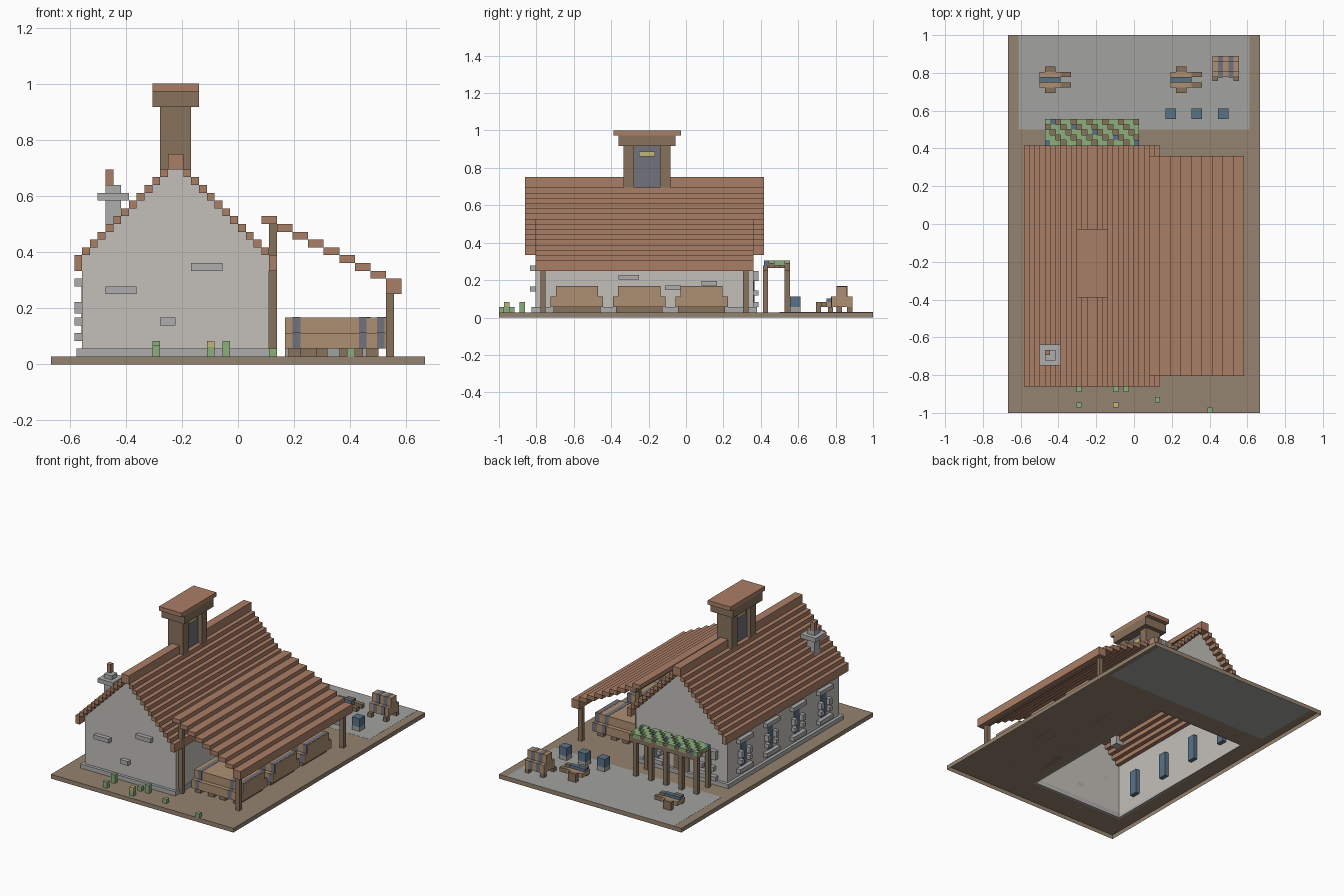
import bpy, bmesh

if "Cube" in bpy.data.objects:
    bpy.data.objects.remove(bpy.data.objects["Cube"])

U = 1 / 36  # block size; all coordinates below are in blocks
COLORS = {
    "roof": (.4, .21, .13), "timber": (.25, .17, .11), "wood": (.42, .28, .17),
    "earth": (.3, .23, .16), "paving": (.36, .36, .35), "wall": (.55, .53, .49),
    "stone": (.42, .42, .42), "green": (.27, .42, .2), "blue": (.1, .17, .25),
    "iron": (.17, .17, .2), "yellow": (.55, .47, .18),
}
MATS = {}
for key, c in COLORS.items():
    MATS[key] = bpy.data.materials.new(key)
    MATS[key].diffuse_color = (*c, 1)


def finish(name, bm, color):
    me = bpy.data.meshes.new(name)
    bm.to_mesh(me)
    bm.free()
    me.materials.append(MATS[color])
    ob = bpy.data.objects.new(name, me)
    bpy.context.collection.objects.link(ob)
    return ob


def blocks(name, color, boxes, open_bottom=False):
    """One object from boxes given as (x0, x1, y0, y1, z0, z1)."""
    bm = bmesh.new()
    for x0, x1, y0, y1, z0, z1 in boxes:
        vs = bmesh.ops.create_cube(bm, size=1)["verts"]
        for v in vs:
            v.co.x = (x1 if v.co.x > 0 else x0) * U
            v.co.y = (y1 if v.co.y > 0 else y0) * U
            v.co.z = (z1 if v.co.z > 0 else z0) * U
    if open_bottom:
        bm.normal_update()
        low = [f for f in bm.faces if f.normal.z < -.5]
        bmesh.ops.delete(bm, geom=low, context="FACES")
    return finish(name, bm, color)


# Ground: a raised skin around the house, open underneath
bm = bmesh.new()
outer = [(-24, -36), (24, -36), (24, 36), (-24, 36)]
inner = [(-20, -29), (4, -29), (4, 13), (-20, 13)]
rings = [[bm.verts.new((x * U, y * U, z * U)) for x, y in pts]
         for pts, z in ((outer, 0), (outer, 1), (inner, 1))]
for a, b in zip(rings, rings[1:]):
    for i in range(4):
        j = (i + 1) % 4
        bm.faces.new((a[i], a[j], b[j], b[i]))
finish("ground", bm, "earth")
blocks("patio", "paving", [(-22, 22, 18, 36, .97, 1.03)])

# House shell: gable ends and side walls
bm = bmesh.new()
profile = [(-20, .9), (4, .9), (4, 14), (-8, 26), (-20, 14)]
ends = [[bm.verts.new((x * U, y * U, z * U)) for x, z in profile] for y in (-29, 13)]
f, b = ends
bm.faces.new(f)
bm.faces.new(b[::-1])
for i, j in ((1, 2), (4, 0)):
    bm.faces.new((f[j], f[i], b[i], b[j]))
finish("house_walls", bm, "wall")
blocks("plinth", "stone", [(-20.7, 4.3, -29.7, -29, 1, 2), (-20.7, 4.3, 13, 13.7, 1, 2),
                           (-20.7, -20, -29, 13, 1, 2), (4, 4.3, -29, 13, 1, 2)])

# Stepped main roof, mirrored about the ridge at x = -8
steps = []
for i in range(12):
    z0, z1 = (12, 14) if i == 0 else (13 + i, 14 + i)
    steps += [(-21 + i, -20 + i, -31, 15, z0, z1), (4 - i, 5 - i, -31, 15, z0, z1)]
blocks("main_roof", "roof", steps)
blocks("roof_ridge", "roof", [(-9, -7, -31, -12, 25, 27), (-9, -7, -3, 15, 25, 27)])

# Lean-to roof, posts and beams
lean = [(3, 5, -29, 13, 18, 19)]
lean += [(5 + 2 * k, 7 + 2 * k, -29, 13, 17 - k - (k == 7), 18 - k) for k in range(8)]
blocks("lean_to_roof", "roof", lean)
posts = []
for y in (-28, 11):
    posts += [(4, 5, y, y + 1, 1, 18), (19, 20, y, y + 1, 1, 9)]
blocks("lean_to_posts", "timber", posts)
blocks("lean_to_beam", "timber", [(19, 20, -28, 13, 9, 10), (4, 5, -28, 13, 17, 18)])

# Bell turret
blocks("turret_walls", "timber", [(-10, -6, -12, -10, 24, 33), (-10, -6, -5, -3, 24, 33)])
blocks("turret_panel", "iron", [(-9, -7, -10, -5, 25, 33)])
blocks("turret_bell", "yellow", [(-9.4, -6.6, -9, -6, 31, 32)])
blocks("turret_cap", "timber", [(-11, -5, -13, -2, 33, 35)])
blocks("turret_top", "roof", [(-11, -5, -14, -1, 35, 36)])

# Stone chimney
blocks("chimney", "stone", [(-17, -15, -26, -24, 16, 23), (-18, -14, -27, -23, 21, 22)])
blocks("chimney_pot", "roof", [(-17, -16, -25, -24, 23, 25)])

# Windows on the left wall and back wall: lintel, sill and jamb stones
frames, glass = [], []
for c in (-23, -13, -3, 7):
    frames += [(-21, -20, c - 2.5, c + 2.5, z, z + 1) for z in (3, 10)]
    frames += [(-21, -20, c + s, c + s + 1, z0, z1) for s in (-2, 1)
               for z0, z1 in ((5, 6), (6.5, 8))]
    glass += [(-20.1, -19, c - 1, c + 1, 4, 10)]
for c in (-15, -1):
    frames += [(c - 2.5, c + 2.5, 13, 14, z0, z1) for z0, z1 in ((2, 3), (7, 9))]
    frames += [(c + s, c + s + 1, 13, 14, 4.2, 5.2) for s in (-2, 1)]
    glass += [(c - 1, c + 1, 12, 13.1, 3, 7)]
blocks("window_frames", "stone", frames)
blocks("window_glass", "blue", glass)
blocks("back_door", "timber", [(-10, -6, 12.9, 13.2, 1, 9)])

# Loose stones standing out of the walls
blocks("wall_stones", "stone", [
    (-17, -13, -30, -29, 9, 10), (-6, -2, -30, -29, 12, 13), (-10, -8, -30, -29, 5, 6),
    (4, 4.7, -13, -9, 7.3, 8.2), (4, 4.7, -4, -1, 5.3, 6.2), (4, 4.7, 3, 6, 6.2, 7)])

# Three large stepped casks with hoops and cross rails under the lean-to
for i, y in enumerate((-21, -9, 3)):
    name = "cask_%d" % (i + 1)
    blocks(name, "wood", [(6, 19, y - 5, y + 5, 2, 4)], True)
    blocks(name + "_upper", "wood", [(6, 19, y - 4, y + 4, 4, 6)], True)
    blocks(name + "_hoops", "iron", [(x, x + 1, y - h - .05, y + h + .05, z, z + 2.05)
                                     for x in (7, 15.5, 17.8) for h, z in ((5, 2), (4, 4))], True)
    blocks(name + "_rails", "timber", [(x, x + 1.5, y - 4.5, y + 4.5, 1, 2)
                                       for x in (6.5, 10, 13, 16.5)])

# Patio cask
blocks("patio_cask", "wood", [(15, 20, 28, 32, 2, 4), (15, 20, 29, 31, 4, 6)])
blocks("patio_cask_hoops", "iron", [(a, a + 1, y0, y1, z, z + 2.05) for a in (16, 18)
                                    for y0, y1, z in ((27.95, 32.05, 2), (28.95, 31.05, 4))])
blocks("patio_cask_legs", "timber", [(x, x + 1, y, y + 1, 1, 2) for x in (15, 19)
                                     for y in (27.3, 31)])

# Hand carts: body, wheels, handles and blue load
for i, x in enumerate((-18, 7)):
    blocks("cart_%d" % (i + 1), "wood", [(x, x + 4, 26, 29, 2, 3)])
    blocks("cart_%d_load" % (i + 1), "blue", [(x, x + 4, 27, 28, 3, 3.7)])
    blocks("cart_%d_wheels_and_handles" % (i + 1), "timber",
           [(x + 1, x + 3, y, y + 1, 1, 3) for y in (25, 29)] +
           [(x + 4, x + 6, y, y + 1, 2, 3) for y in (26, 28)])

# Tubs on the patio
tubs = (6, 11, 16)
blocks("tub_bases", "paving", [(x, x + 2, 20, 22, 1, 2) for x in tubs])
blocks("tubs", "blue", [(x, x + 2, 20, 22, 2, 4) for x in tubs])

# Vine pergola at the back
blocks("pergola_frame", "timber",
       [(x, x + 1, 19, 20, 1, 9) for x in (-17, -13, -9, -5, -1)] +
       [(x, x + 1, 14.8, 15.8, 1, 9) for x in (-17, -1)] +
       [(-17, 1, y, y + 1, 9, 10) for y in (14.8, 19)])
cells = {"green": [], "timber": [], "blue": []}
for i in range(18):
    for j in range(5):
        k = "blue" if (5 * i + 3 * j) % 17 == 0 else "timber" if (i + j) % 3 == 0 else "green"
        drop = .5 if k == "timber" else 0
        cells[k].append((i - 17, i - 16, 15 + j, 16 + j, 10 - drop, 11 - drop))
for k, n in (("green", "vine_leaves"), ("timber", "vine_rafters"), ("blue", "vine_grapes")):
    blocks(n, k, cells[k])

# Small plants in front
spots = [(-11, -32, 2), (-11, -35, 1.5), (-4, -32, 1), (-4, -35, 1.2), (-2, -32, 2),
         (4, -34, 1), (14, -36, 1)]
blocks("plants", "green", [(x, x + 1, y, y + 1, 1, 1 + h) for x, y, h in spots])
blocks("flower", "yellow", [(-4, -3, -35, -34, 2, 3)])

for m in bpy.data.materials:
    if m.users and not m.is_grease_pencil:
        m.use_nodes = True
        m.node_tree.nodes["Principled BSDF"].inputs["Base Color"].default_value = m.diffuse_color
